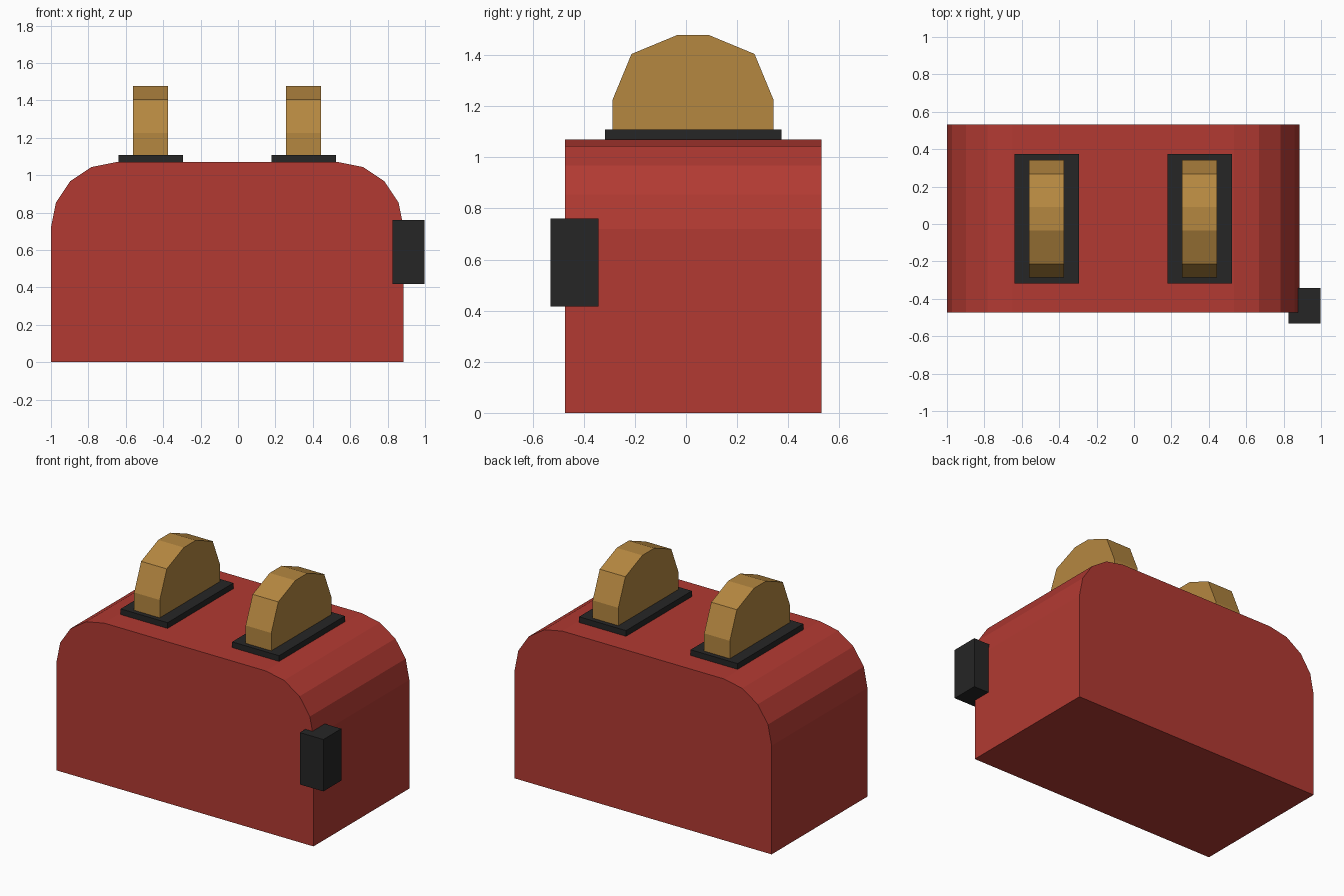
import bpy
import bmesh
import math

if "Cube" in bpy.data.objects:
    bpy.data.objects.remove(bpy.data.objects["Cube"])


def material(name, rgb):
    m = bpy.data.materials.new(name)
    m.diffuse_color = (*rgb, 1.0)
    m.use_nodes = True
    m.node_tree.nodes["Principled BSDF"].inputs["Base Color"].default_value = m.diffuse_color
    return m


RED = material("red enamel", (0.445, 0.042, 0.032))
TOAST = material("toasted bread", (0.462, 0.242, 0.051))
BLACK = material("black plastic", (0.019, 0.019, 0.019))


def arched_profile(a0, a1, bottom, top, radius, segments):
    """Rectangle whose two upper corners are rounded."""
    pts = [(a0, bottom), (a1, bottom)]
    for centre, start in ((a1 - radius, 0.0), (a0 + radius, math.pi / 2)):
        for i in range(segments + 1):
            t = start + math.pi / 2 * i / segments
            pts.append((centre + radius * math.cos(t),
                        top - radius + radius * math.sin(t)))
    return pts


def extrude(name, points, offset, mat):
    """Extrude a closed loop of 3D points along an offset."""
    bm = bmesh.new()
    face = bm.faces.new([bm.verts.new(p) for p in points])
    result = bmesh.ops.extrude_face_region(bm, geom=[face], use_keep_orig=True)
    verts = [g for g in result["geom"] if isinstance(g, bmesh.types.BMVert)]
    bmesh.ops.translate(bm, verts=verts, vec=offset)
    bmesh.ops.recalc_face_normals(bm, faces=bm.faces)
    mesh = bpy.data.meshes.new(name)
    bm.to_mesh(mesh)
    bm.free()
    mesh.materials.append(mat)
    obj = bpy.data.objects.new(name, mesh)
    bpy.context.collection.objects.link(obj)
    return obj


def box(name, x, y, z, mat):
    base = [(x[0], y[0], z[0]), (x[1], y[0], z[0]),
            (x[1], y[1], z[0]), (x[0], y[1], z[0])]
    return extrude(name, base, (0, 0, z[1] - z[0]), mat)


# Body with rounded shoulders
profile = arched_profile(-1.0, 0.885, 0.0, 1.07, 0.35, 4)
extrude("body", [(x, -0.473, z) for x, z in profile], (0, 1.004, 0), RED)

# Slot rims and bread slices, either side of the body centre
for side, sign in (("left", -1), ("right", 1)):
    cx = -0.058 + sign * 0.409
    box(f"{side}_slot_rim", (cx - 0.172, cx + 0.172), (-0.317, 0.373),
        (1.04, 1.108), BLACK)
    slice_profile = arched_profile(-0.287, 0.342, 1.0, 1.478, 0.252, 2)
    extrude(f"{side}_bread_slice",
            [(cx - 0.094, y, z) for y, z in slice_profile], (0.188, 0, 0), TOAST)

# Lever knob at the front corner of the right side
box("lever_knob", (0.825, 0.998), (-0.531, -0.343), (0.417, 0.761), BLACK)
